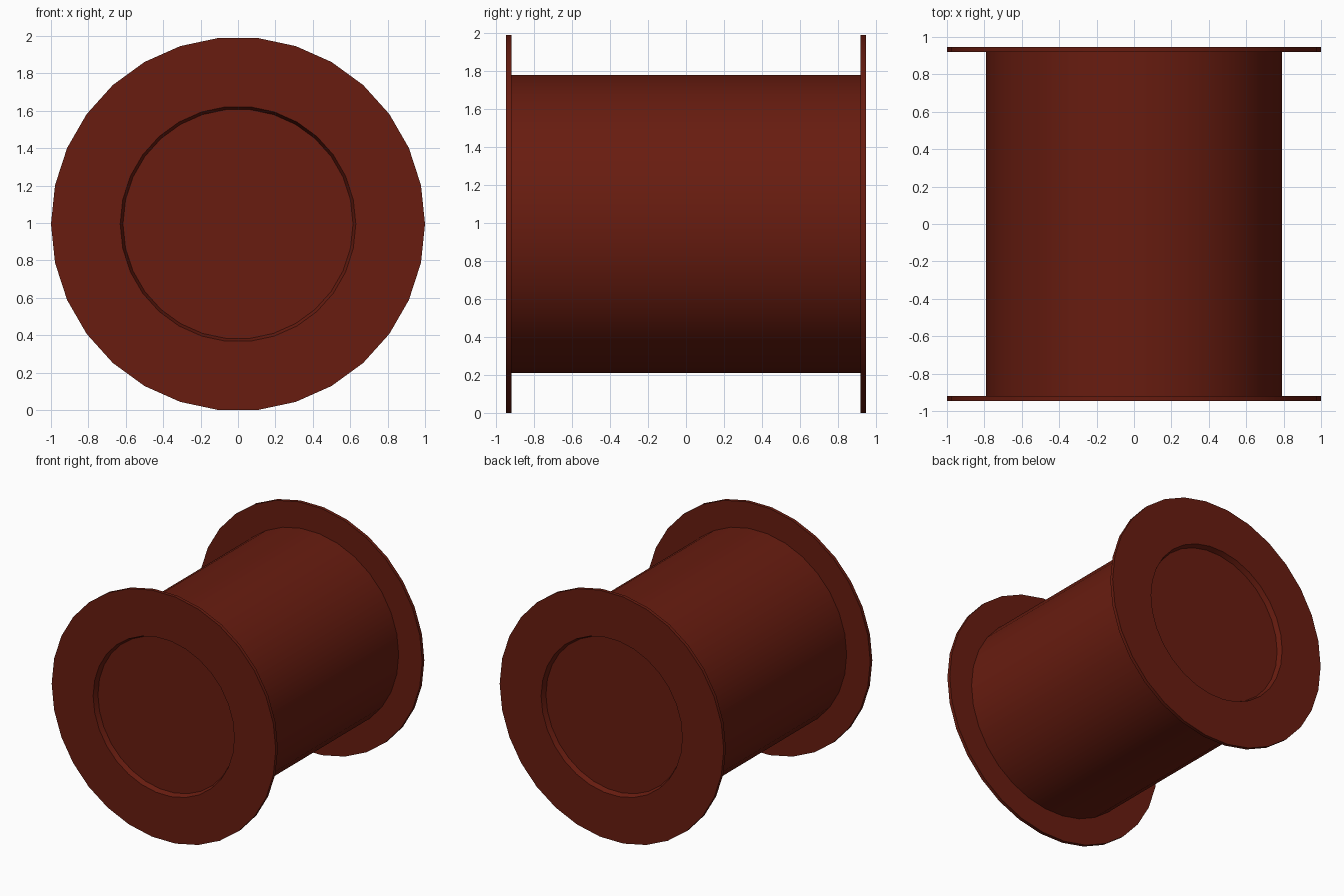
import bpy, bmesh, math

if "Cube" in bpy.data.objects:
    bpy.data.objects.remove(bpy.data.objects["Cube"])

SIDES = 30
CENTRE_Z = math.sin(math.radians(84))  # the 30-sided rim rests on a flat side

# Half profile as (radius, y), from the recessed hub out to the drum
half = [(0.615, 0.907), (0.63, 0.947), (1.0, 0.947), (1.0, 0.92), (0.79, 0.92)]
profile = [(r, -y) for r, y in half] + [(r, y) for r, y in reversed(half)]

# Spool: drum, two flanges and recessed end hubs turned around the y axis
bm = bmesh.new()
rings = []
for r, y in profile:
    ring = []
    for i in range(SIDES):
        a = 2 * math.pi * i / SIDES
        ring.append(bm.verts.new((r * math.cos(a), y, CENTRE_Z + r * math.sin(a))))
    rings.append(ring)
for a, b in zip(rings, rings[1:]):
    for i in range(SIDES):
        j = (i + 1) % SIDES
        bm.faces.new((a[i], a[j], b[j], b[i]))
bm.faces.new(rings[0])
bm.faces.new(rings[-1])
bmesh.ops.recalc_face_normals(bm, faces=bm.faces)

mesh = bpy.data.meshes.new("spool")
bm.to_mesh(mesh)
bm.free()
spool = bpy.data.objects.new("spool", mesh)
bpy.context.collection.objects.link(spool)

# Dark red paint
paint = bpy.data.materials.new("dark_red_paint")
paint.diffuse_color = (0.138, 0.0116, 0.005, 1)
paint.use_nodes = True
paint.node_tree.nodes["Principled BSDF"].inputs["Base Color"].default_value = paint.diffuse_color
mesh.materials.append(paint)

# Smooth round the drum, crisp at the flange edges
bpy.context.view_layer.objects.active = spool
spool.select_set(True)
bpy.ops.object.shade_smooth_by_angle(angle=math.radians(30))
